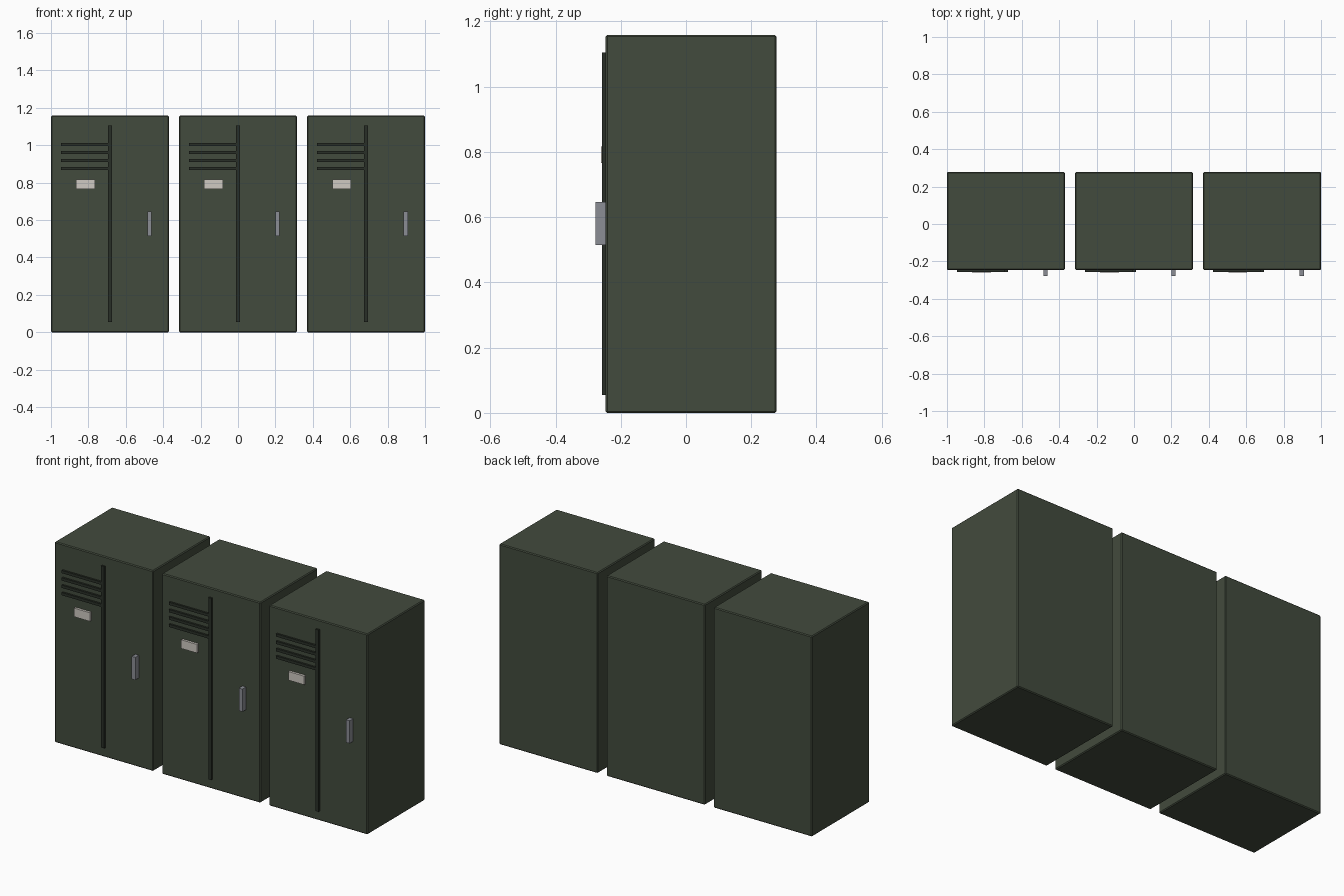
import bpy

if "Cube" in bpy.data.objects:
    bpy.data.objects.remove(bpy.data.objects["Cube"])


def material(name, rgb):
    m = bpy.data.materials.new(name)
    m.diffuse_color = (*rgb, 1)
    m.use_nodes = True
    m.node_tree.nodes["Principled BSDF"].inputs["Base Color"].default_value = m.diffuse_color
    return m


GREEN = material("green_paint", (0.055, 0.07, 0.047))
DARK = material("dark_trim", (0.022, 0.028, 0.02))
STEEL = material("steel", (0.26, 0.27, 0.3))
CARD = material("card", (0.62, 0.59, 0.54))


def box(name, x, y, z, mat, bevel=0.0):
    """Box from (min, max) ranges on each axis."""
    bpy.ops.mesh.primitive_cube_add(
        size=1, location=[(a + b) / 2 for a, b in (x, y, z)])
    ob = bpy.context.object
    ob.name = name
    ob.scale = [b - a for a, b in (x, y, z)]
    bpy.ops.object.transform_apply(location=False, rotation=False, scale=True)
    ob.data.materials.append(mat)
    if bevel:
        mod = ob.modifiers.new("bevel", 'BEVEL')
        mod.width = bevel
        mod.segments = 1
    return ob


FRONT = -0.246   # front face of the cabinets
INSET = -0.24    # fittings start slightly inside the body

for i, cx in enumerate((-0.685, 0, 0.685), 1):
    # Cabinet body
    box(f"locker_body_{i}", (cx - 0.315, cx + 0.315), (FRONT, 0.278),
        (0, 1.158), GREEN, 0.005)
    # Vertical door seam
    box(f"door_seam_{i}", (cx - 0.01, cx + 0.01), (-0.257, INSET),
        (0.055, 1.105), DARK)
    # Vent slats
    for k in range(4):
        z = 1.003 - k * 0.0425
        box(f"vent_slat_{i}_{k + 1}", (cx - 0.262, cx - 0.005),
            (-0.257, INSET), (z - 0.008, z + 0.008), DARK)
    # Label card
    box(f"label_card_{i}", (cx - 0.181, cx - 0.08), (-0.26, INSET),
        (0.766, 0.816), CARD)
    # Door handle
    box(f"door_handle_{i}", (cx + 0.2, cx + 0.223), (-0.278, INSET),
        (0.515, 0.646), STEEL)
